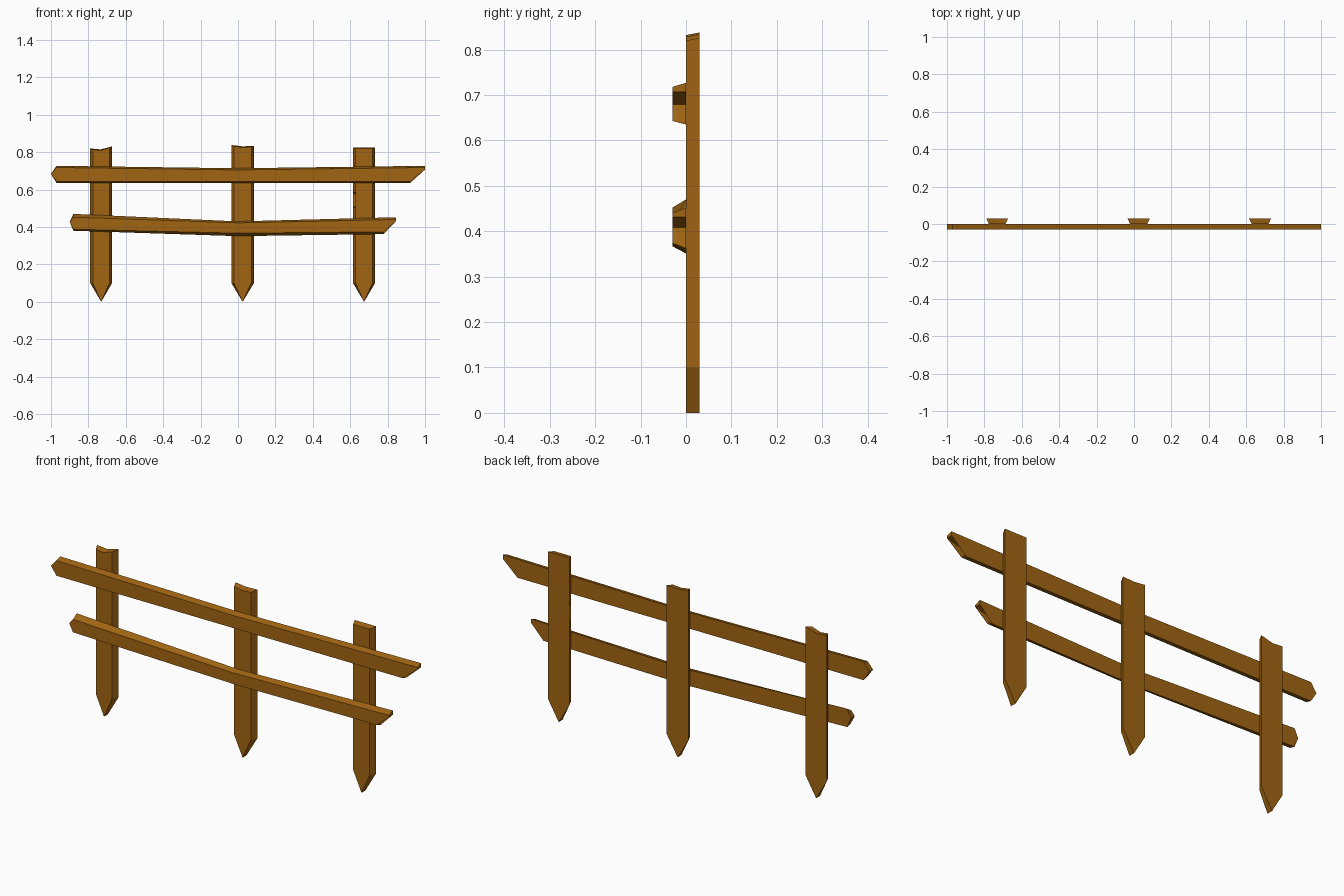
import bpy, bmesh

if "Cube" in bpy.data.objects:
    bpy.data.objects.remove(bpy.data.objects["Cube"])

wood = bpy.data.materials.new("brown_wood")
wood.diffuse_color = (0.36, 0.130, 0.006, 1)
wood.use_nodes = True
wood.node_tree.nodes["Principled BSDF"].inputs["Base Color"].default_value = wood.diffuse_color


def plank(name, back, front, y_back, y_front):
    """Solid board lofted between a back outline and a slightly narrower front outline."""
    bm = bmesh.new()
    b = [bm.verts.new((x, y_back, z)) for x, z in back]
    f = [bm.verts.new((x, y_front, z)) for x, z in front]
    n = len(b)
    caps = [bm.faces.new(b), bm.faces.new(f)]
    for i in range(n):
        j = (i + 1) % n
        bm.faces.new((b[i], b[j], f[j], f[i]))
    bmesh.ops.triangulate(bm, faces=caps)
    bmesh.ops.recalc_face_normals(bm, faces=bm.faces)
    me = bpy.data.meshes.new(name)
    bm.to_mesh(me)
    bm.free()
    me.materials.append(wood)
    ob = bpy.data.objects.new(name, me)
    bpy.context.collection.objects.link(ob)
    return ob


def post(name, x0, x1, top, notch=()):
    """Pointed post; top runs right to left, notch runs down the left edge."""
    mid = (x0 + x1) / 2
    back = [(mid, 0.0), (x1, 0.1)] + top + list(notch) + [(x0, 0.1)]
    s = 1 - 0.028 / (x1 - x0)
    front = [(mid + (x - mid) * s, z - 0.006 if z > 0.7 else z) for x, z in back]
    plank(name, back, front, 0.03, 0.0)


def rail(name, upper, lower, end, tip, bevel_up, bevel_low):
    """Split rail: upper edge left to right, splintered end, lower edge right to left, blunt tip."""
    back = upper + end + lower + [tip]
    front = ([(x, z - d) for (x, z), d in zip(upper, bevel_up)] + end
             + [(x, z + d) for (x, z), d in zip(lower, bevel_low)] + [tip])
    plank(name, back, front, 0.0, -0.03)


# posts
post("left_post", -0.79, -0.673,
     [(-0.673, 0.831), (-0.735, 0.815), (-0.79, 0.820)])
post("middle_post", -0.035, 0.085,
     [(0.085, 0.834), (0.025, 0.831), (-0.035, 0.838)])
post("right_post", 0.615, 0.733,
     [(0.733, 0.826), (0.615, 0.826)],
     [(0.615, 0.585), (0.672, 0.537), (0.615, 0.503)])

# rails
rail("upper_rail",
     [(-0.97, 0.727), (0.0, 0.714), (1.0, 0.727)],
     [(0.92, 0.635), (0.0, 0.635), (-0.97, 0.635)],
     [(1.0, 0.707), (0.885, 0.679)], (-1.0, 0.684),
     (0.009, 0.009, 0.009), (0.008, 0.008, 0.008))
rail("lower_rail",
     [(-0.88, 0.470), (0.0, 0.430), (0.845, 0.452)],
     [(0.778, 0.362), (0.0, 0.351), (-0.88, 0.380)],
     [(0.845, 0.431), (0.748, 0.408)], (-0.9, 0.428),
     (0.018, 0.008, 0.012), (0.012, 0.016, 0.008))
